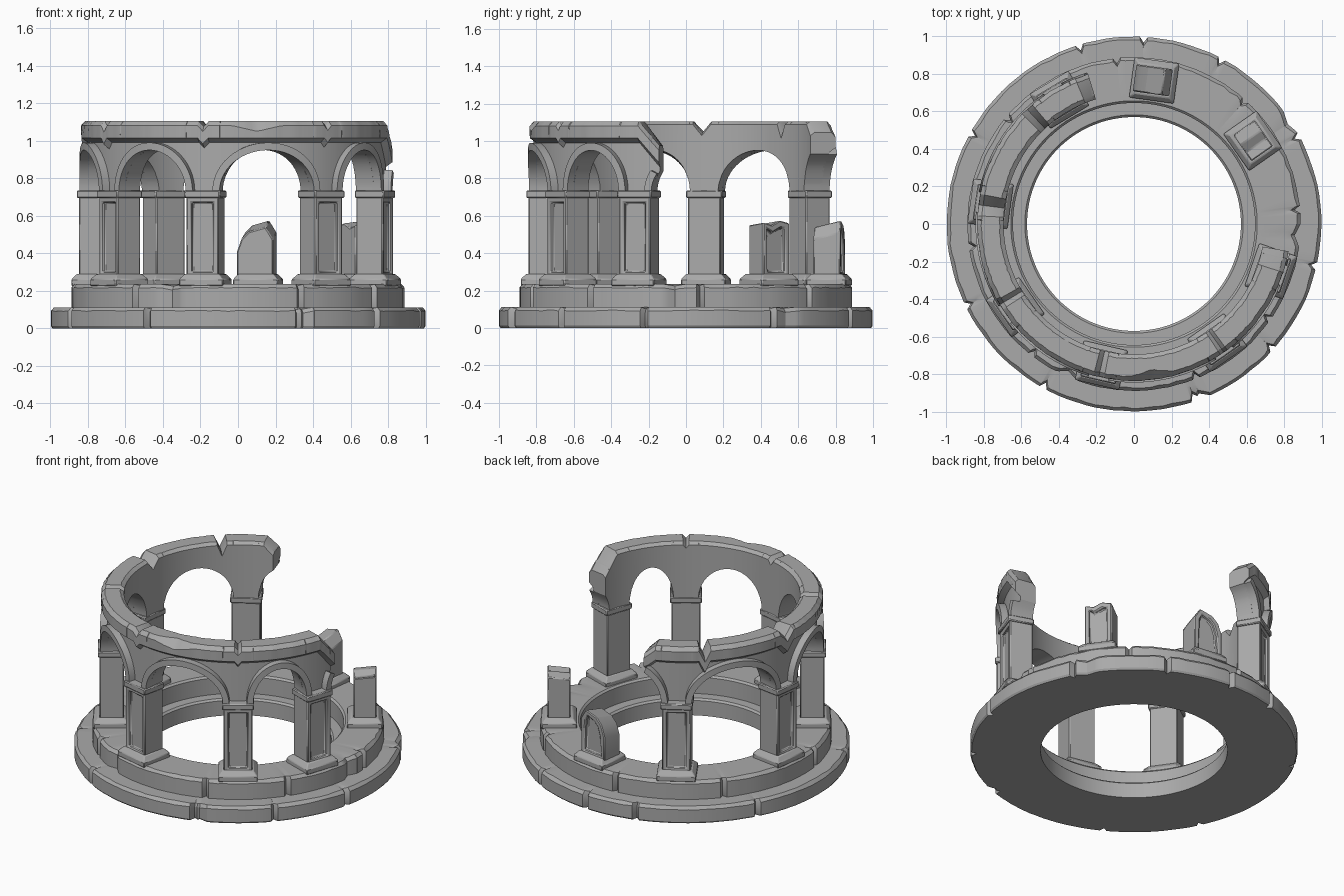
import bpy, bmesh, math, random
from mathutils import Vector

if "Cube" in bpy.data.objects:
    bpy.data.objects.remove(bpy.data.objects["Cube"])

random.seed(4)
stone = bpy.data.materials.new("weathered_grey_stone")
stone.diffuse_color = (0.40, 0.40, 0.40, 1)
stone.use_nodes = True
stone.node_tree.nodes["Principled BSDF"].inputs["Base Color"].default_value = stone.diffuse_color

PILLARS = [121, 172, 215, 257, 305, 341]      # standing pillars, degrees
BAYS = list(zip([82] + PILLARS, PILLARS + [395]))
HALF = 6.3                                    # half pillar width, degrees
SPRING, RISE = 0.73, 0.22


def polar(r, deg, z):
    a = math.radians(deg)
    return Vector((r * math.cos(a), r * math.sin(a), z))


def finish(name, bm, bevel=0.0):
    bmesh.ops.recalc_face_normals(bm, faces=bm.faces)
    me = bpy.data.meshes.new(name)
    bm.to_mesh(me)
    bm.free()
    me.materials.append(stone)
    ob = bpy.data.objects.new(name, me)
    bpy.context.collection.objects.link(ob)
    if bevel:
        m = ob.modifiers.new("worn_edges", 'BEVEL')
        m.width, m.segments, m.limit_method = bevel, 1, 'ANGLE'
    bpy.ops.object.select_all(action='DESELECT')
    ob.select_set(True)
    bpy.context.view_layer.objects.active = ob
    bpy.ops.object.shade_smooth_by_angle(angle=math.radians(28))
    return ob


def loft(name, sections, closed=False):
    """Skin a row of equal-length cross-sections."""
    bm = bmesh.new()
    rows = [[bm.verts.new(p) for p in s] for s in sections]
    n = len(rows[0])
    for i in range(len(rows) if closed else len(rows) - 1):
        a, b = rows[i], rows[(i + 1) % len(rows)]
        for j in range(n):
            k = (j + 1) % n
            bm.faces.new((a[j], a[k], b[k], b[j]))
    if not closed:
        bm.faces.new(rows[0])
        bm.faces.new(rows[-1])
    return finish(name, bm)


def dent(deg, notches):
    """Depth of V-shaped cracks at an angle; notches are (angle, half width, depth)."""
    return sum(d * max(0, 1 - abs((deg - n + 180) % 360 - 180) / w) for n, w, d in notches)


def with_notches(angles, notches):
    out = set(angles)
    for n, w, d in notches:
        out |= {n - w, n, n + w}
    return sorted(out)


# stepped base rings, cracked between the blocks
def step(name, ri, ro, z0, z1, cracks, base_dent=0.5):
    secs = []
    for t in with_notches([i * 3 + 0.01 for i in range(120)], cracks):
        d = dent(t, cracks)
        j = random.uniform(0, 0.006)
        o = ro - d - j * 0.5
        top = z1 - d * 0.35
        secs.append([polar(r, t, z) for r, z in (
            (ri, z0), (ri, z1 - 0.012), (ri + 0.012, z1), (ro - 0.085, z1),
            (o - 0.014 - j, top), (o, top - 0.016 - j), (o, z0 + 0.012), (o - 0.008, z0))])
    loft(name, secs, closed=True)


step("lower_step", 0.57, 1.0, 0, 0.112,
     [(a, 1.2, 0.03) for a in (28, 62, 87, 107, 151, 206, 241, 289, 318, 347)] + [(33, 4, 0.02), (291, 3, 0.03)])
step("upper_step", 0.645, 0.89, 0.10, 0.235,
     [(a, 1.3, 0.028) for a in (5, 48, 96, 140, 188, 232, 292, 325)] + [(246, 4, 0.03), (356, 4, 0.03)])


# arcaded wall with lintel, broken at both ends
def arch_bottom(t):
    for p, q in BAYS:
        c, a = (p + q) / 2, (q - p) / 2 - HALF
        if abs(t - c) < a:
            return SPRING + RISE * math.sqrt(1 - ((t - c) / a) ** 2)
    return SPRING - 0.02


T0, T1 = 107, 350
notches = [(133, 2.5, 0.075), (173, 4, 0.06), (257, 2, 0.03), (211, 2, 0.035), (305, 1.5, 0.025),
           (T0, 5, 0.06), (T1, 8, 0.13)]
angles = [T0 + i * 1.5 for i in range(163)]
for p, q in BAYS:
    c, a = (p + q) / 2, (q - p) / 2 - HALF
    angles += [c + s * a * k for s in (-1, 1) for k in (0.98, 0.995, 0.9999, 1.001)]
secs = []
for t in with_notches(angles, notches):
    if not T0 <= t <= T1:
        continue
    d, b = dent(t, notches), arch_bottom(t)
    j = random.uniform(0, 0.005)
    chip = 0.03 * max(0, 1 - abs(t - 277) / 9)      # chipped outer rim
    lip = max(0.99 - d, b + 0.008)
    secs.append([polar(r, t, z) for r, z in (
        (0.695, b), (0.80, b), (0.80, lip), (0.835, lip + 0.025), (0.838 - j, 1.08 - d - chip),
        (0.815 - j - chip, 1.105 - d), (0.715 + j, 1.105 - d), (0.695, 1.088 - d))])
loft("arcade_wall", secs)

# raised mouldings round the arches
for i, (p, q) in enumerate(BAYS):
    c, a = (p + q) / 2, (q - p) / 2 - HALF
    secs = []
    for k in range(29):
        u = math.pi * k / 28
        co, si = math.cos(u), math.sin(u)
        t = c + a * co
        if T0 <= t <= T1:
            t2, z1, z2 = c + (a + 2.6) * co, SPRING + RISE * si, SPRING + (RISE + 0.04) * si
            secs.append([polar(0.79, t, z1), polar(0.845, t, z1), polar(0.845, t2, z2), polar(0.79, t2, z2)])
    if len(secs) > 1:
        loft("arch_moulding_%d" % i, secs)


# block in pillar space: x = radial, y = tangential
def place(bm, deg):
    for v in bm.verts:
        a = math.radians(deg)
        x, y = v.co.x, v.co.y
        v.co.x = x * math.cos(a) - y * math.sin(a)
        v.co.y = x * math.sin(a) + y * math.cos(a)


def prism(name, deg, r0, r1, outline, panels=(), inner_drop=0.0, bevel=0.006):
    """Extrude a (tangent, z) outline radially, sinking panels into chosen faces."""
    bm = bmesh.new()
    zmin = min(z for _, z in outline)
    inner = [bm.verts.new((r0, y, z - (inner_drop if z > zmin + 0.1 else 0))) for y, z in outline]
    outer = [bm.verts.new((r1, y, z)) for y, z in outline]
    faces = {"in": bm.faces.new(inner), "out": bm.faces.new(outer)}
    for i in range(len(outline)):
        k = (i + 1) % len(outline)
        bm.faces.new((inner[i], inner[k], outer[k], outer[i]))
    bmesh.ops.recalc_face_normals(bm, faces=bm.faces)
    for side in panels:
        f = faces[side]
        bmesh.ops.inset_region(bm, faces=[f], thickness=0.038)
        bmesh.ops.inset_region(bm, faces=[f], thickness=0.006, depth=-0.022)
    place(bm, deg)
    finish(name, bm, bevel)


def rect(w, z0, z1):
    return [(-w, z0), (w, z0), (w, z1), (-w, z1)]


def plinth(name, deg):
    bm = bmesh.new()
    rows = []
    for z, g in ((0.225, 0), (0.262, 0), (0.29, 0.025)):
        rows.append([Vector((r, y, z)) for r, y in (
            (0.665 + g, -0.12 + g), (0.88 - g, -0.12 + g), (0.88 - g, 0.12 - g), (0.665 + g, 0.12 - g))])
    vs = [[bm.verts.new(p) for p in row] for row in rows]
    for a, b in zip(vs, vs[1:]):
        for j in range(4):
            bm.faces.new((a[j], a[(j + 1) % 4], b[(j + 1) % 4], b[j]))
    bm.faces.new(vs[0])
    bm.faces.new(vs[-1])
    place(bm, deg)
    finish(name, bm, 0.005)


# standing pillars with sunk panels and capitals
for i, deg in enumerate(PILLARS):
    plinth("plinth_%d" % i, deg)
    prism("pillar_%d" % i, deg, 0.695, 0.845, rect(0.088, 0.27, 0.70), panels=("out",))
    prism("capital_%d" % i, deg, 0.69, 0.855, rect(0.097, 0.695, 0.735))

# broken pillar stumps
plinth("back_stump_plinth", 82)
prism("back_stump", 82, 0.70, 0.845,
      [(-0.09, 0.27), (0.105, 0.27), (0.105, 0.44), (0.08, 0.51), (0.04, 0.55), (-0.05, 0.575), (-0.09, 0.51)],
      panels=("out",), inner_drop=0.035)
plinth("side_stump_plinth", 35)
prism("side_stump", 35, 0.705, 0.845,
      [(-0.085, 0.27), (0.085, 0.27), (0.085, 0.56), (0.02, 0.575), (-0.03, 0.55), (-0.085, 0.565)],
      panels=("out",), inner_drop=0.015)
